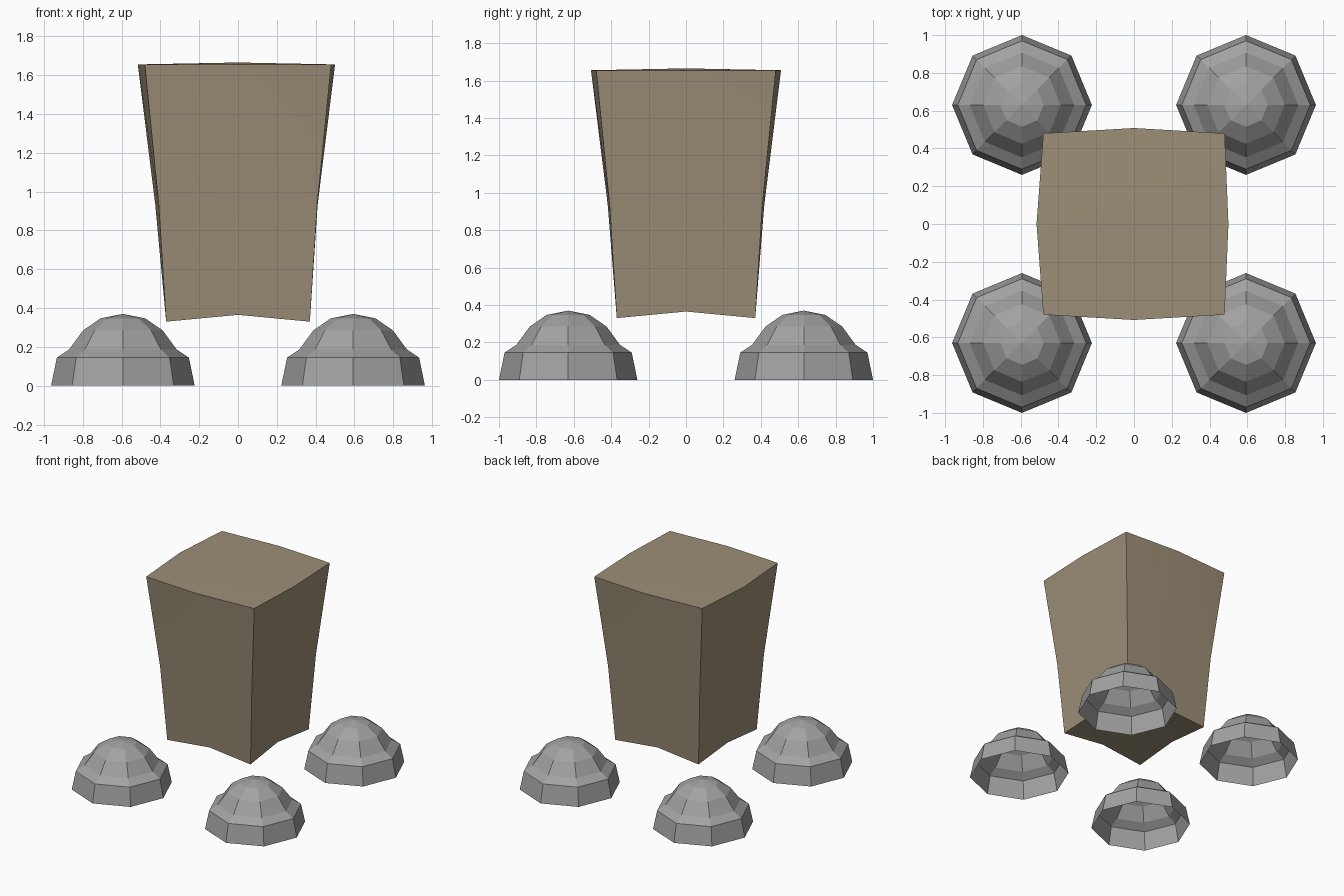
import bpy, bmesh, math

if "Cube" in bpy.data.objects:
    bpy.data.objects.remove(bpy.data.objects["Cube"])


def material(name, color):
    m = bpy.data.materials.new(name)
    m.diffuse_color = (*color, 1)
    m.use_nodes = True
    m.node_tree.nodes["Principled BSDF"].inputs["Base Color"].default_value = m.diffuse_color
    return m


def add_object(name, bm, mat):
    mesh = bpy.data.meshes.new(name)
    bm.to_mesh(mesh)
    bm.free()
    mesh.materials.append(mat)
    ob = bpy.data.objects.new(name, mesh)
    bpy.context.collection.objects.link(ob)
    return ob


tan = material("tan", (0.335, 0.275, 0.185))
grey = material("grey", (0.36, 0.36, 0.36))

# Body: tapered block, two segments per side, bulged on top and notched below
bm = bmesh.new()
bmesh.ops.create_cube(bm, size=2)
bmesh.ops.subdivide_edges(bm, edges=bm.edges[:], cuts=1, use_grid_fill=True)
corner = {-1: 0.37, 0: 0.408, 1: 0.48}   # half width at the corners, by level
middle = {-1: 0.362, 0: 0.418, 1: 0.508}  # half width at the side middles
for v in bm.verts:
    i, j, k = (round(c) for c in v.co)
    half = corner[k] if i and j else middle[k]
    centre = 2 - abs(i) - abs(j)          # 0 corner, 1 edge middle, 2 face centre
    z = {-1: (0.33, 0.365, 0.385), 0: (0.93, 0.93, 0.93),
         1: (1.655, 1.655, 1.665)}[k][centre]
    shift = -0.008 if i and not j else 0
    v.co = (i * half + shift, j * half, z)
bmesh.ops.recalc_face_normals(bm, faces=bm.faces[:])
body = add_object("body", bm, tan)
bpy.context.view_layer.objects.active = body
body.select_set(True)
bpy.ops.object.shade_smooth_by_angle(angle=math.radians(30))

# Feet: hollow eight-sided domes, open underneath
PROFILE = [(0.37, 0), (0.34, 0.145), (0.277, 0.187), (0.205, 0.285), (0.115, 0.347)]
SIDES = 8


def foot(name, x, y):
    bm = bmesh.new()
    rings = [[bm.verts.new((x + r * math.cos(math.tau * s / SIDES),
                            y + r * math.sin(math.tau * s / SIDES), z))
              for s in range(SIDES)] for r, z in PROFILE]
    tip = bm.verts.new((x, y, 0.37))
    for s in range(SIDES):
        t = (s + 1) % SIDES
        for low, high in zip(rings, rings[1:]):
            bm.faces.new((low[s], low[t], high[t], high[s]))
        bm.faces.new((rings[-1][s], rings[-1][t], tip))
    add_object(name, bm, grey)


for sx, side in ((-1, "left"), (1, "right")):
    for sy, end in ((-1, "front"), (1, "back")):
        foot(f"{end}_{side}_foot", sx * 0.593, sy * 0.63)
